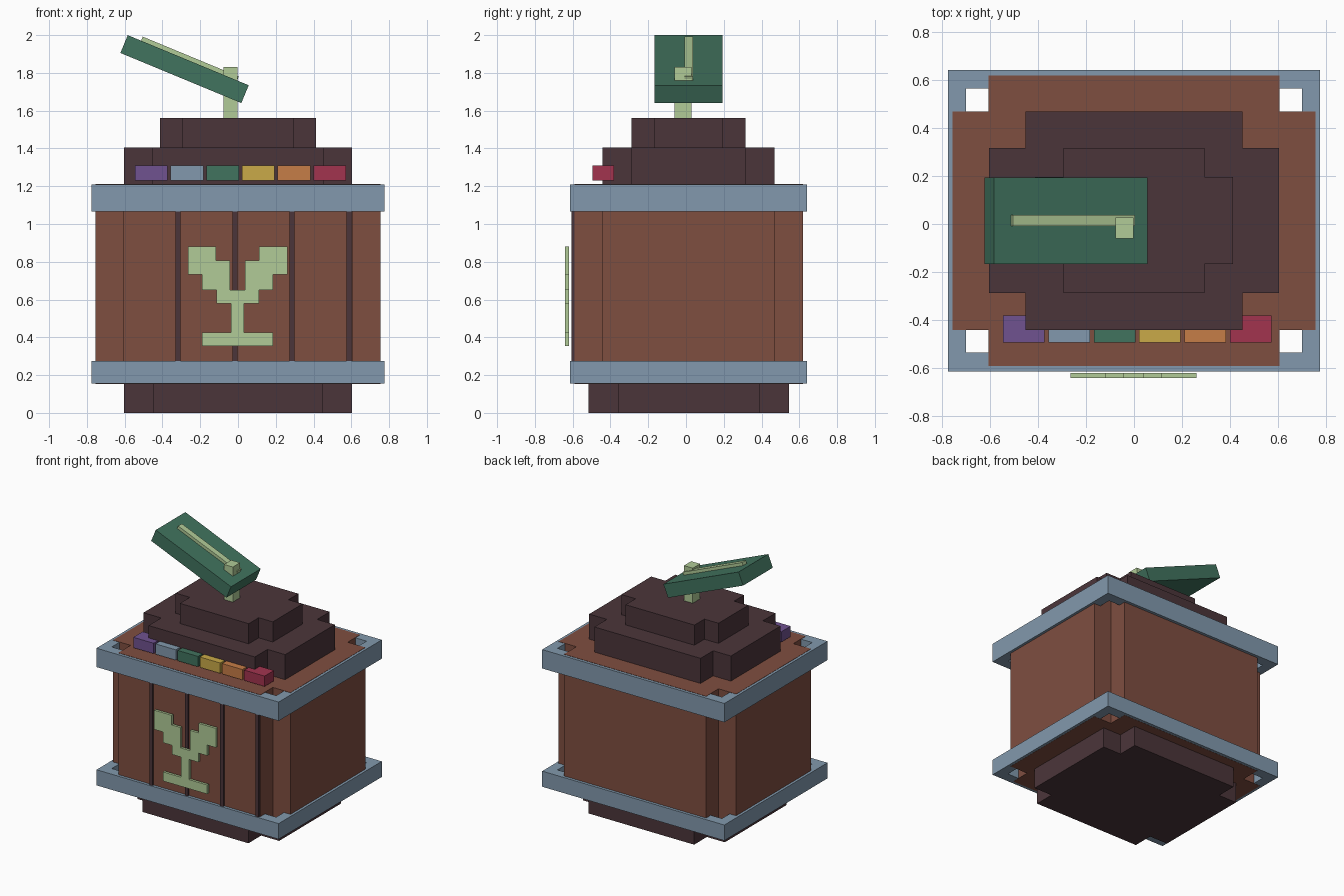
import bpy, bmesh, math
from mathutils import Matrix, Vector

cube = bpy.data.objects.get("Cube")
if cube:
    bpy.data.objects.remove(cube, do_unlink=True)

YC = 0.014  # depth centre of the barrel


def material(name, rgb):
    lin = [((c / 255 + 0.055) / 1.055) ** 2.4 for c in rgb] + [1.0]
    m = bpy.data.materials.new(name)
    m.use_nodes = True
    m.diffuse_color = lin
    m.node_tree.nodes["Principled BSDF"].inputs["Base Color"].default_value = lin
    return m


brown = material("wood brown", (127, 78, 64))
dark = material("dark brown", (75, 53, 58))
blue = material("steel blue", (130, 153, 173))
green = material("green", (65, 115, 94))
lime = material("pale green", (177, 203, 151))
purple = material("purple", (112, 82, 144))
yellow = material("yellow", (202, 170, 72))
orange = material("orange", (198, 125, 71))
red = material("red", (162, 52, 79))


def finish(name, bm, mat):
    bmesh.ops.recalc_face_normals(bm, faces=bm.faces)
    me = bpy.data.meshes.new(name)
    bm.to_mesh(me)
    bm.free()
    me.materials.append(mat)
    ob = bpy.data.objects.new(name, me)
    bpy.context.collection.objects.link(ob)
    return ob


def box(name, lo, hi, mat, placement=Matrix()):
    lo, hi = Vector(lo), Vector(hi)
    bm = bmesh.new()
    fit = Matrix.Translation((lo + hi) / 2) @ Matrix.Diagonal((*(hi - lo), 1))
    bmesh.ops.create_cube(bm, size=1, matrix=placement @ fit)
    return finish(name, bm, mat)


def prism(name, points, offset, mat):
    """Extrude a closed outline of 3D points along offset."""
    bm = bmesh.new()
    face = bm.faces.new([bm.verts.new(p) for p in points])
    ext = bmesh.ops.extrude_face_region(bm, geom=[face])
    bmesh.ops.translate(bm, vec=offset,
                        verts=[v for v in ext["geom"] if isinstance(v, bmesh.types.BMVert)])
    return finish(name, bm, mat)


def notched_block(name, wide, narrow, z0, z1, mat):
    """Block with square notches at its corners: wide and narrow are (x, y) half sizes."""
    (wx, wy), (nx, ny) = wide, narrow
    quarter = [(wx, ny), (nx, ny), (nx, wy)]
    pts = []
    for sx, sy in ((1, 1), (-1, 1), (-1, -1), (1, -1)):
        q = quarter if sx * sy > 0 else quarter[::-1]
        pts += [(sx * x, YC + sy * y, z0) for x, y in q]
    return prism(name, pts, (0, 0, z1 - z0), mat)


def hoop(name, z0, z1):
    """Open rectangular band."""
    bm = bmesh.new()
    rings = []
    for hx, hy, z in ((0.775, 0.627, z0), (0.775, 0.627, z1), (0.70, 0.549, z1), (0.70, 0.549, z0)):
        rings.append([bm.verts.new((sx * hx, YC + sy * hy, z))
                      for sx, sy in ((1, 1), (-1, 1), (-1, -1), (1, -1))])
    for r in range(4):
        a, b = rings[r], rings[(r + 1) % 4]
        for i in range(4):
            j = (i + 1) % 4
            bm.faces.new((a[i], a[j], b[j], b[i]))
    return finish(name, bm, blue)


# Barrel, base and stepped lid
notched_block("base", (0.603, 0.53), (0.45, 0.375), 0, 0.155, dark)
notched_block("barrel_body", (0.755, 0.605), (0.605, 0.455), 0.154, 1.212, brown)
notched_block("lid_lower", (0.603, 0.455), (0.452, 0.302), 1.21, 1.405, dark)
notched_block("lid_upper", (0.413, 0.302), (0.293, 0.181), 1.405, 1.56, dark)
hoop("lower_hoop", 0.155, 0.275)
hoop("upper_hoop", 1.065, 1.21)

# Plank seams on the front
for i in range(4):
    x = -0.317 + 0.3015 * i
    box(f"plank_seam_{i + 1}", (x - 0.013, -0.606, 0.2), (x + 0.013, -0.58, 1.15), dark)

# Stepped drinking glass emblem, mirrored from one half outline
half = [(0.188, 0.355), (0.188, 0.425), (0.034, 0.425), (0.034, 0.58), (0.112, 0.58),
        (0.112, 0.65), (0.188, 0.65), (0.188, 0.732), (0.263, 0.732), (0.263, 0.88),
        (0.114, 0.88), (0.114, 0.806), (0.04, 0.806), (0.04, 0.65)]
outline = half + [(-x, z) for x, z in reversed(half)]
prism("glass_emblem", [(x - 0.002, -0.64, z) for x, z in outline], (0, 0.02, 0), lime)

# Row of coloured blocks
for i, (label, mat) in enumerate((("purple", purple), ("blue", blue), ("green", green),
                                  ("yellow", yellow), ("orange", orange), ("red", red))):
    x = -0.545 + 0.1888 * i
    box(f"{label}_block", (x, -0.494, 1.23), (x + 0.173, -0.38, 1.31), mat)

# Post carrying a tilted leaf with a raised vein
box("post", (-0.077, -0.06, 1.55), (-0.002, 0.028, 1.83), lime)
tilt = Matrix.Translation((-0.283, YC, 1.82)) @ Matrix.Rotation(math.radians(22.5), 4, 'Y')
box("leaf", (-0.3465, -0.18, -0.051), (0.3465, 0.18, 0.051), green, tilt)
box("leaf_vein", (-0.27, -0.022, 0.03), (0.28, 0.024, 0.074), lime, tilt)
